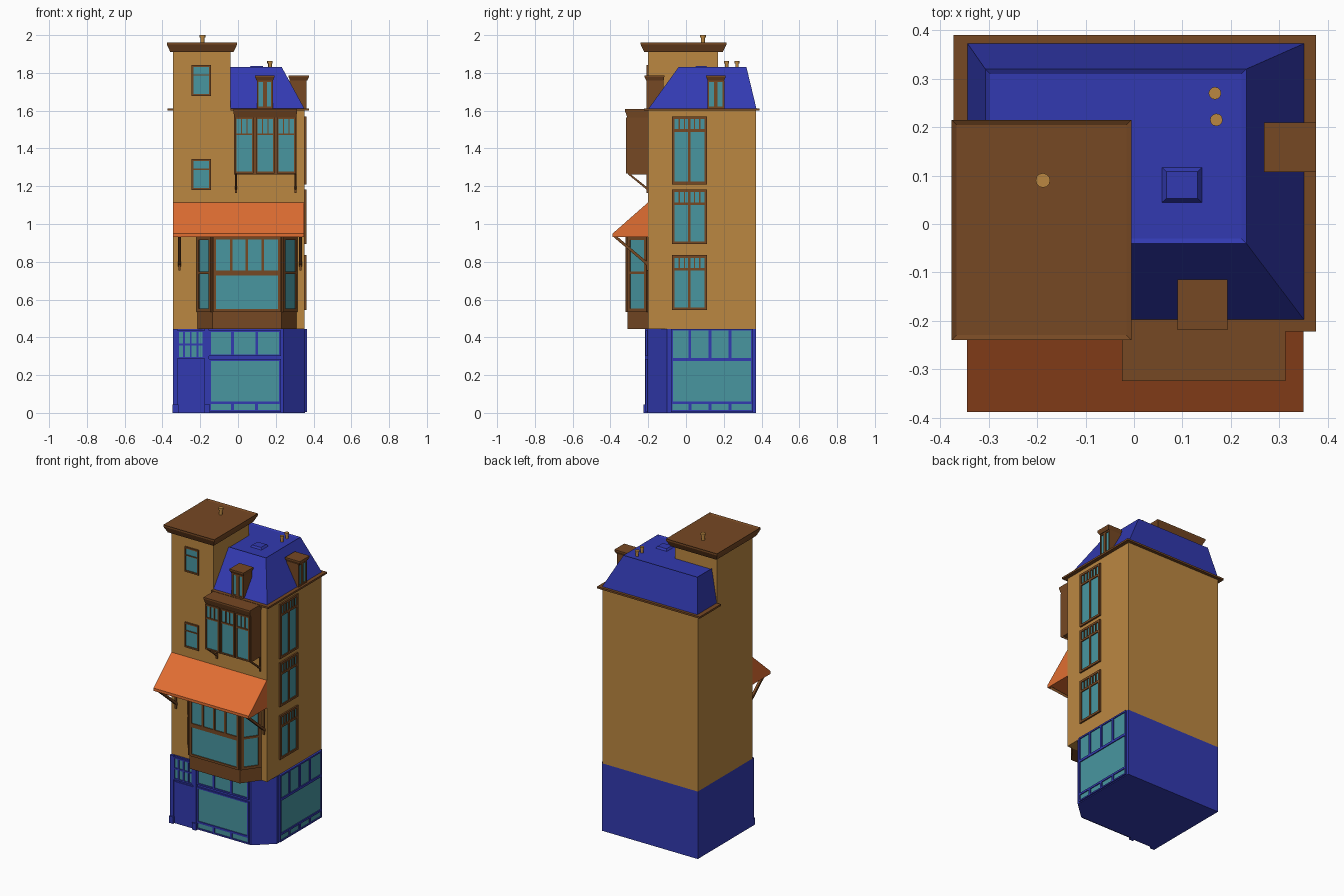
import bpy, bmesh, math
from mathutils import Vector

if "Cube" in bpy.data.objects:
    bpy.data.objects.remove(bpy.data.objects["Cube"])


def material(name, rgb):
    m = bpy.data.materials.new(name)
    m.diffuse_color = (*rgb, 1)
    m.use_nodes = True
    m.node_tree.nodes["Principled BSDF"].inputs["Base Color"].default_value = m.diffuse_color
    return m


OCHRE = material("ochre plaster", (0.50, 0.245, 0.053))
BLUE = material("deep blue", (0.032, 0.042, 0.44))
BROWN = material("brown wood", (0.18, 0.065, 0.017))
ORANGE = material("orange canvas", (0.75, 0.156, 0.032))
TEAL = material("teal glass", (0.065, 0.305, 0.352))


# ---- helpers: every solid is a pair of matching loops ----
def build(name, mat, solids, inset=None):
    bm = bmesh.new()
    for lo, hi in solids:
        a = [bm.verts.new(p) for p in lo]
        b = [bm.verts.new(p) for p in hi]
        n = len(a)
        bm.faces.new(a[::-1])
        top = bm.faces.new(b)
        for i in range(n):
            j = (i + 1) % n
            bm.faces.new((a[i], a[j], b[j], b[i]))
    bmesh.ops.recalc_face_normals(bm, faces=bm.faces)
    if inset:
        bmesh.ops.inset_individual(bm, faces=[top], thickness=inset, depth=-0.006)
    me = bpy.data.meshes.new(name)
    bm.to_mesh(me)
    bm.free()
    me.materials.append(mat)
    ob = bpy.data.objects.new(name, me)
    bpy.context.collection.objects.link(ob)
    return ob


def rect(x0, x1, y0, y1):
    return [(x0, y0), (x1, y0), (x1, y1), (x0, y1)]


def loft(lo, z0, hi, z1):
    return [(x, y, z0) for x, y in lo], [(x, y, z1) for x, y in hi]


def box(x0, x1, y0, y1, z0, z1):
    r = rect(x0, x1, y0, y1)
    return loft(r, z0, r, z1)


def along_x(profile, x0, x1):
    return [(x0, y, z) for y, z in profile], [(x1, y, z) for y, z in profile]


def wall_box(p, q, u0, u1, z0, z1, d0, d1):
    # box on the wall running from p to q; d is the distance outwards
    p, q = Vector(p), Vector(q)
    t = (q - p).normalized()
    n = Vector((t.y, -t.x))
    r = [tuple(p + t * u + n * d) for u, d in ((u0, d0), (u1, d0), (u1, d1), (u0, d1))]
    return loft(r, z0, r, z1)


def window(name, wall, u0, u1, z0, z1, mat, w=0.014, bars=(), rows=(), small=(), bar=0.014, depth=0.01):
    # glass plate with a border, full-height bars, cross rails and short bars above the last rail
    p, q = wall
    build(name + "_glass", TEAL, [wall_box(p, q, u0 + w / 2, u1 - w / 2, z0 + w / 2, z1 - w / 2, -0.002, 0.004)])
    cells = [(u0, u0 + w, z0, z1), (u1 - w, u1, z0, z1), (u0 + w, u1 - w, z0, z0 + w), (u0 + w, u1 - w, z1 - w, z1)]
    cells += [(b - bar / 2, b + bar / 2, z0 + w, z1 - w) for b in bars]
    cells += [(u0 + w, u1 - w, r - bar / 2, r + bar / 2) for r in rows]
    cells += [(s - bar / 4, s + bar / 4, rows[-1], z1 - w) for s in small]
    build(name + "_frame", mat, [wall_box(p, q, *c, -0.002, depth) for c in cells])


def pipe(name, x, y, r, z0, z1):
    def ring(k):
        return [(x + k * math.cos(i * math.pi / 6), y + k * math.sin(i * math.pi / 6)) for i in range(12)]
    build(name, OCHRE, [loft(ring(r * .7), z0, ring(r * .7), z1 - .012), loft(ring(r), z1 - .012, ring(r), z1)])


FRONT = ((0, -0.2), (1, -0.2))
SHOP = ((0, -0.205), (1, -0.205))
RIGHT = ((0.352, 0), (0.352, 1))

# ---- main masses ----
base = [(-0.345, -0.205), (0.24, -0.205), (0.355, -0.10), (0.355, 0.37), (-0.345, 0.37)]
build("shop_base", BLUE, [loft(base, 0, base, 0.445)])
build("upper_walls", OCHRE, [box(-0.345, 0.352, -0.2, 0.37, 0.445, 1.603)])
build("tower", OCHRE, [box(-0.345, -0.04, -0.2, 0.17, 1.603, 1.915)])

# ---- roofs ----
eave = [(-0.04, -0.222), (0.376, -0.222), (0.376, 0.39), (-0.373, 0.39), (-0.373, 0.17), (-0.04, 0.17)]
build("eave_cornice", BROWN, [loft(eave, 1.6, eave, 1.612)])
build("mansard_roof", BLUE, [loft(rect(-0.344, 0.352, -0.199, 0.373), 1.61,
                                  rect(-0.307, 0.232, -0.04, 0.32), 1.83)], inset=0.014)
build("skylight", BLUE, [loft(rect(0.055, 0.143, 0.042, 0.12), 1.82, rect(0.067, 0.131, 0.053, 0.108), 1.836)])
build("tower_roof", BROWN, [loft(rect(-0.358, -0.024, -0.221, 0.194), 1.91,
                                 rect(-0.377, -0.005, -0.24, 0.215), 1.95),
                            box(-0.377, -0.005, -0.24, 0.215, 1.95, 1.962)], inset=0.015)
pipe("tower_pipe", -0.188, 0.09, 0.015, 1.95, 2.0)
pipe("roof_pipe_back", 0.167, 0.27, 0.013, 1.82, 1.862)
pipe("roof_pipe_front", 0.17, 0.215, 0.013, 1.82, 1.862)

# ---- dormers ----
build("front_dormer", BROWN, [box(0.1, 0.185, -0.198, -0.118, 1.61, 1.765),
                              loft(rect(0.098, 0.185, -0.21, -0.118), 1.76, rect(0.09, 0.193, -0.219, -0.115), 1.778),
                              box(0.09, 0.193, -0.219, -0.115, 1.778, 1.787)])
window("front_dormer_window", ((0, -0.198), (1, -0.198)), 0.1, 0.185, 1.612, 1.76, BROWN, 0.009, bars=[0.1425], bar=0.02)
build("side_dormer", BROWN, [box(0.272, 0.352, 0.115, 0.202, 1.61, 1.765),
                             loft(rect(0.275, 0.367, 0.115, 0.202), 1.76, rect(0.268, 0.376, 0.107, 0.21), 1.778),
                             box(0.268, 0.376, 0.107, 0.21, 1.778, 1.787)])
window("side_dormer_window", RIGHT, 0.113, 0.203, 1.612, 1.76, BROWN, 0.009, bars=[0.158], bar=0.02)

# ---- oriel on the third floor ----
build("oriel", BROWN, [box(-0.02, 0.309, -0.308, -0.2, 1.262, 1.58),
                       loft(rect(-0.02, 0.309, -0.311, -0.2), 1.565, rect(-0.025, 0.313, -0.324, -0.2), 1.6),
                       box(-0.025, 0.313, -0.324, -0.2, 1.6, 1.61)])
for i in range(3):
    u = -0.017 + i * 0.1115
    window(f"oriel_window_{i}", ((0, -0.308), (1, -0.308)), u, u + 0.1, 1.268, 1.565, BROWN, 0.009,
           rows=[1.475], small=[u + 0.036, u + 0.064], bar=0.01)
strut = [(-0.31, 1.265), (-0.2, 1.175), (-0.2, 1.19), (-0.295, 1.265)]
for side, x in (("left", -0.016), ("right", 0.299)):
    build(f"oriel_bracket_{side}", BROWN, [along_x(strut, x, x + 0.01), box(x, x + 0.01, -0.21, -0.2, 1.165, 1.265)])

# ---- bay window on the first floor ----
bay = [(-0.215, -0.2), (-0.135, -0.31), (0.23, -0.31), (0.31, -0.2)]
build("bay", BROWN, [loft(bay, 0.445, bay, 0.935)])
side_len = math.hypot(0.08, 0.11)
for side, wall in (("left", bay[0:2]), ("right", bay[2:4])):
    window(f"bay_{side}", wall, 0.005, side_len - 0.003, 0.535, 0.932, BROWN, 0.018, rows=[0.742])
window("bay_lower", bay[1:3], 0.003, 0.362, 0.535, 0.742, BROWN, 0.015)
window("bay_upper", bay[1:3], 0.003, 0.362, 0.738, 0.932, BROWN, 0.015, bars=[0.1, 0.1825, 0.265], bar=0.013)

# ---- awning ----
wedge = [(-0.2, 1.115), (-0.388, 0.95), (-0.388, 0.932), (-0.2, 0.932)]
build("awning", ORANGE, [along_x(wedge, -0.345, 0.35)])
arm = [(-0.385, 0.932), (-0.2, 0.775), (-0.2, 0.795), (-0.362, 0.932)]
for side, x in (("left", -0.318), ("right", 0.323)):
    build(f"awning_bracket_{side}", BROWN, [along_x(arm, x, x + 0.016),
                                           box(x + 0.002, x + 0.014, -0.21, -0.2, 0.755, 0.932)])

# ---- wall windows ----
for i, z in enumerate((1.18, 1.678)):
    window(f"tower_window_{i}", FRONT, -0.245, -0.143, z, z + 0.164, BROWN, 0.01, rows=[z + 0.11], bar=0.006)
for i, (z0, z1) in enumerate(((0.545, 0.835), (0.893, 1.183), (1.21, 1.57))):
    window(f"side_window_{i}", RIGHT, -0.075, 0.112, z0, z1, BROWN, 0.014, bars=[0.018], bar=0.014,
           rows=[z1 - 0.075], small=[-0.035, -0.008, 0.045, 0.072])

# ---- shop front ----
for wall, tag, u0, u1, bars, zs in (
        (SHOP, "front", -0.153, 0.228, (-0.029, 0.099), (0.3, 0.437)),
        (((0.355, 0), (0.355, 1)), "side", -0.08, 0.355, (0.02, 0.127, 0.233), (0.28, 0.445))):
    window(f"shop_{tag}_sill", wall, u0, u1, 0.005, 0.056, BLUE, 0.009, bars=bars, bar=0.016)
    window(f"shop_{tag}_display", wall, u0, u1, 0.05, 0.284, BLUE, 0.01)
    window(f"shop_{tag}_transom", wall, u0, u1, *zs, BLUE, 0.01, bars=bars, bar=0.014)
window("door_fanlight", SHOP, -0.322, -0.178, 0.287, 0.437, BLUE, 0.01,
       bars=[-0.286, -0.25, -0.214], rows=[0.362], bar=0.01)
build("door", BLUE, [box(-0.318, -0.18, -0.211, -0.2, 0, 0.275)])
build("door_posts", BLUE, [s for x in (-0.345, -0.178) for s in (
    box(x, x + 0.025, -0.217, -0.2, 0, 0.445), box(x - 0.0005, x + 0.029, -0.226, -0.2, 0, 0.045))])
